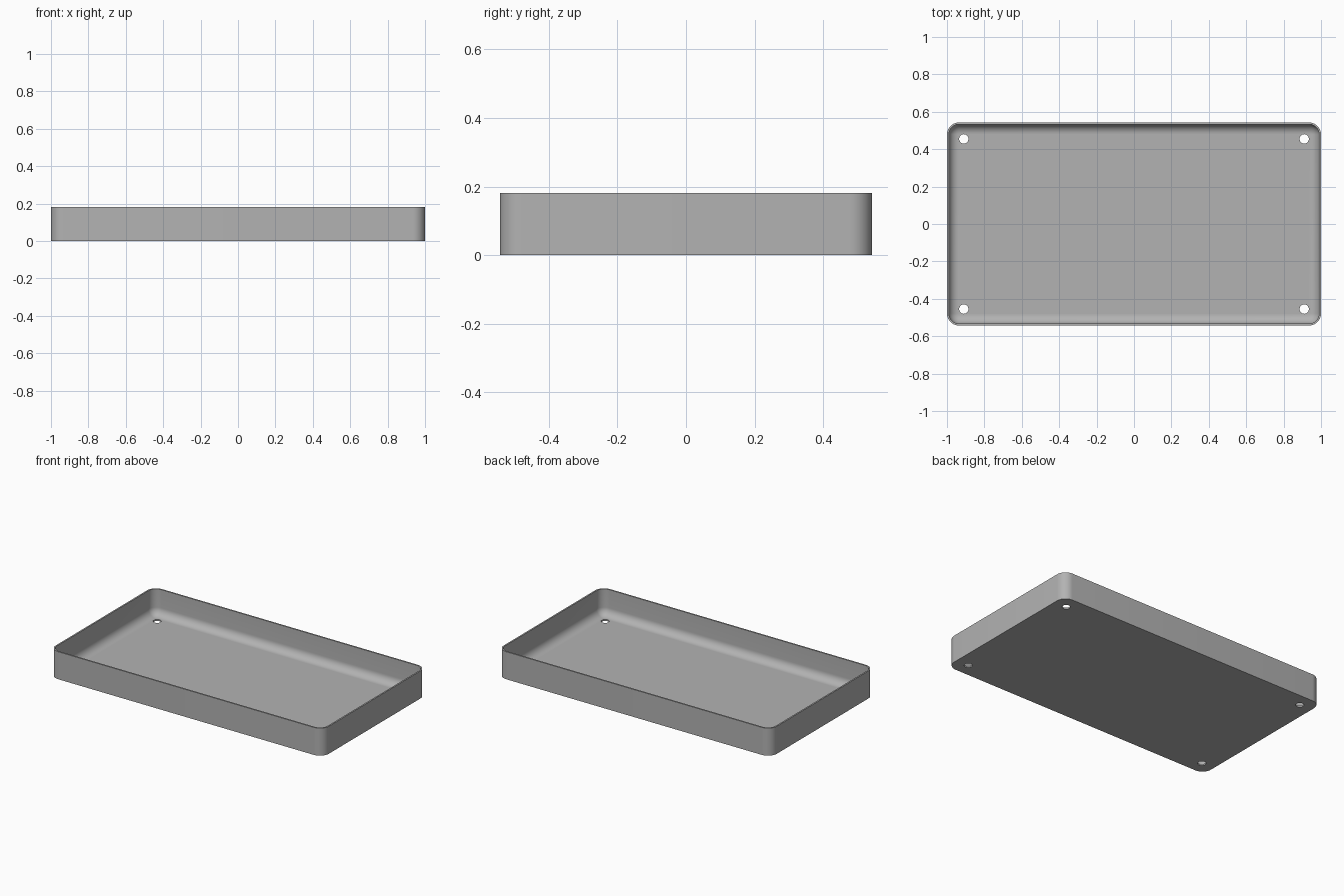
import bpy, bmesh, math

if "Cube" in bpy.data.objects:
    bpy.data.objects.remove(bpy.data.objects["Cube"], do_unlink=True)

HALF_X, HALF_Y, HEIGHT = 1.0, 0.543, 0.182
CORNER, WALL, FLOOR, FILLET = 0.065, 0.01, 0.01, 0.052
HOLE_X, HOLE_Y, HOLE_R = 0.91, 0.455, 0.025
STEPS = 10

grey = bpy.data.materials.new("mid grey")
grey.use_nodes = True
colour = (0.45, 0.45, 0.45, 1)
grey.diffuse_color = colour
grey.node_tree.nodes["Principled BSDF"].inputs["Base Color"].default_value = colour


def rounded_ring(bm, inset, z):
    """Rounded rectangle of vertices, inset from the outer outline."""
    radius = CORNER - inset
    verts = []
    for quarter, (sx, sy) in enumerate([(1, 1), (-1, 1), (-1, -1), (1, -1)]):
        for i in range(STEPS + 1):
            a = math.pi / 2 * (quarter + i / STEPS)
            verts.append(bm.verts.new((sx * (HALF_X - CORNER) + radius * math.cos(a),
                                       sy * (HALF_Y - CORNER) + radius * math.sin(a), z)))
    return verts


def new_object(name, bm):
    bmesh.ops.recalc_face_normals(bm, faces=bm.faces)
    mesh = bpy.data.meshes.new(name)
    bm.to_mesh(mesh)
    bm.free()
    mesh.materials.append(grey)
    obj = bpy.data.objects.new(name, mesh)
    bpy.context.collection.objects.link(obj)
    return obj


# Tray shell: outer wall, rim, inner wall and a fillet down to the floor
profile = [(0, 0), (0, HEIGHT), (WALL, HEIGHT)]
for i in range(STEPS + 1):
    a = math.pi / 2 * i / STEPS
    profile.append((WALL + FILLET * (1 - math.cos(a)), FLOOR + FILLET * (1 - math.sin(a))))

bm = bmesh.new()
rings = [rounded_ring(bm, inset, z) for inset, z in profile]
for low, high in zip(rings, rings[1:]):
    for i in range(len(low)):
        j = (i + 1) % len(low)
        bm.faces.new((low[i], low[j], high[j], high[i]))
bm.faces.new(rings[0])
bm.faces.new(rings[-1])
tray = new_object("tray", bm)

# Screw holes through the four corners of the floor
bm = bmesh.new()
for sx in (-1, 1):
    for sy in (-1, 1):
        made = bmesh.ops.create_cone(bm, cap_ends=True, segments=32, radius1=HOLE_R,
                                     radius2=HOLE_R, depth=0.1)
        bmesh.ops.translate(bm, verts=made["verts"], vec=(sx * HOLE_X, sy * HOLE_Y, 0))
cutter = new_object("hole_cutter", bm)
cutter.hide_render = True

bpy.ops.object.select_all(action="DESELECT")
tray.select_set(True)
bpy.context.view_layer.objects.active = tray
cut = tray.modifiers.new("holes", "BOOLEAN")
cut.operation = "DIFFERENCE"
cut.solver = "EXACT"
cut.object = cutter
bpy.ops.object.modifier_apply(modifier=cut.name)
bpy.data.objects.remove(cutter, do_unlink=True)
bpy.ops.object.shade_smooth_by_angle(angle=math.radians(35))
